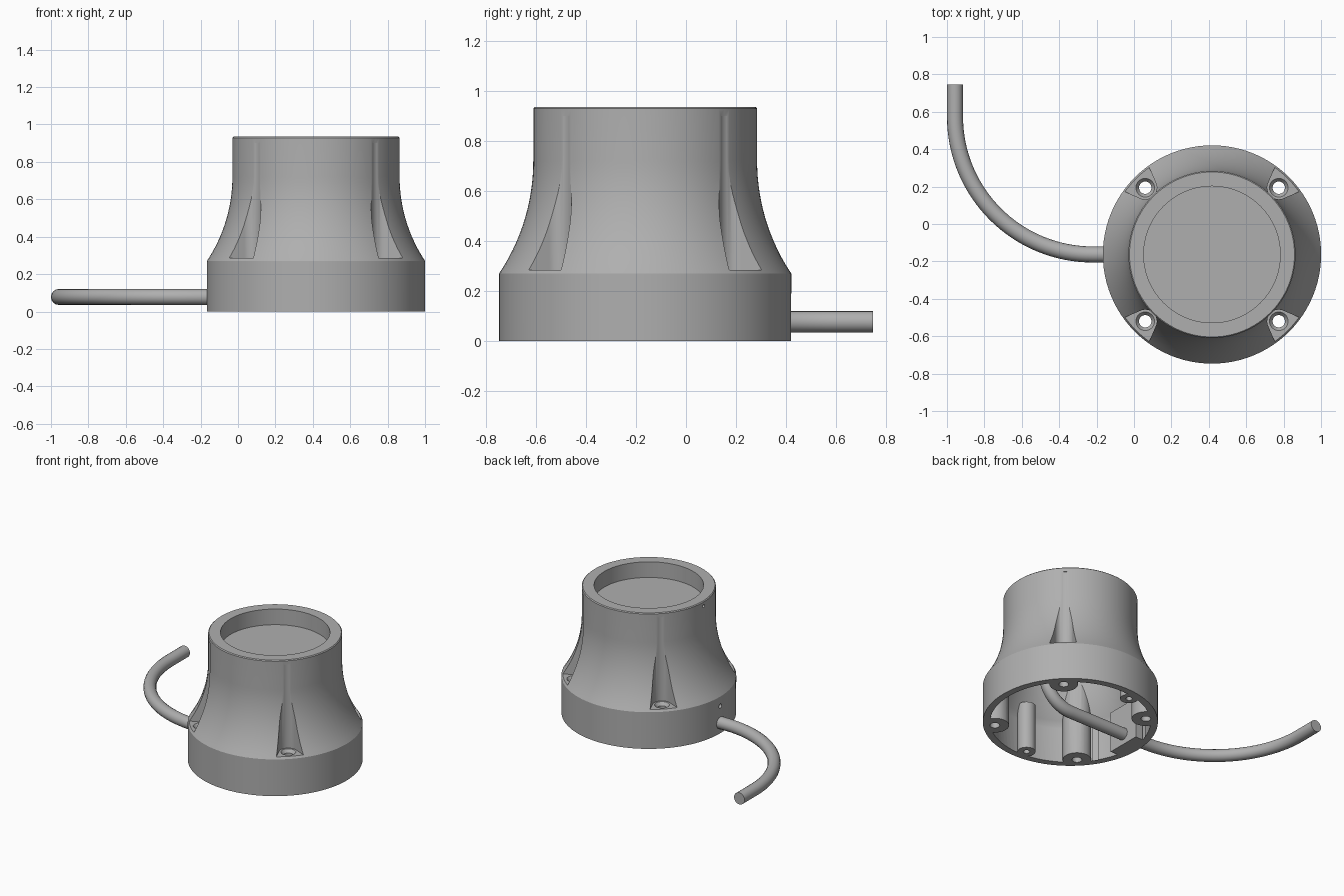
import bpy, bmesh, math
from mathutils import Vector, Matrix

cube = bpy.data.objects.get("Cube")
if cube:
    bpy.data.objects.remove(cube, do_unlink=True)

CX, CY = 0.417, -0.163          # housing axis
R_BASE, R_TOP, HEIGHT = 0.583, 0.447, 0.935
CABLE_Z, CABLE_R = 0.078, 0.043
SCREW_DIST = 0.505

grey = bpy.data.materials.new("housing grey")
grey.use_nodes = True
grey.diffuse_color = (0.43, 0.43, 0.43, 1)
grey.node_tree.nodes["Principled BSDF"].inputs["Base Color"].default_value = grey.diffuse_color


def finish(name, bm):
    bmesh.ops.recalc_face_normals(bm, faces=bm.faces)
    mesh = bpy.data.meshes.new(name)
    bm.to_mesh(mesh)
    bm.free()
    ob = bpy.data.objects.new(name, mesh)
    bpy.context.collection.objects.link(ob)
    mesh.materials.append(grey)
    return ob


def lathe(name, profile, steps=96):
    """Closed solid of revolution about the housing axis."""
    bm = bmesh.new()
    verts = [bm.verts.new((r, 0, z)) for r, z in profile]
    edges = [bm.edges.new(pair) for pair in zip(verts, verts[1:])]
    bmesh.ops.spin(bm, geom=verts + edges, cent=(0, 0, 0), axis=(0, 0, 1),
                   angle=math.tau, steps=steps)
    bmesh.ops.remove_doubles(bm, verts=bm.verts, dist=0.0001)
    bmesh.ops.translate(bm, verts=bm.verts, vec=(CX, CY, 0))
    return finish(name, bm)


def prism(name, outline, z0, z1):
    """Extruded outline, placed relative to the housing axis."""
    bm = bmesh.new()
    face = bm.faces.new([bm.verts.new((CX + x, CY + y, z0)) for x, y in outline])
    top = bmesh.ops.extrude_face_region(bm, geom=[face])["geom"]
    bmesh.ops.translate(bm, vec=(0, 0, z1 - z0),
                        verts=[v for v in top if isinstance(v, bmesh.types.BMVert)])
    return finish(name, bm)


def circle(x, y, r, n=32):
    return [(x + r * math.cos(math.tau * i / n), y + r * math.sin(math.tau * i / n))
            for i in range(n)]


def cone(name, x, y, z0, z1, r0, r1):
    bm = bmesh.new()
    bmesh.ops.create_cone(bm, cap_ends=True, segments=32, radius1=r0, radius2=r1, depth=z1 - z0,
                          matrix=Matrix.Translation((CX + x, CY + y, (z0 + z1) / 2)))
    return finish(name, bm)


def subtract(target, cutter):
    cutter.hide_render = True
    mod = target.modifiers.new("cut", "BOOLEAN")
    mod.operation, mod.solver, mod.object = "DIFFERENCE", "EXACT", cutter
    with bpy.context.temp_override(object=target, active_object=target,
                                   selected_objects=[target]):
        bpy.ops.object.modifier_apply(modifier=mod.name)
    bpy.data.objects.remove(cutter, do_unlink=True)


def flare(offset, z_low, z_high, count=14):
    """Concave sweep from the wide base up to the straight neck."""
    radius, z_end = 0.81, 0.72
    points = []
    for i in range(count + 1):
        z = z_low + (z_high - z_low) * i / count
        d = z_end - z
        points.append((R_TOP + radius - math.sqrt(radius ** 2 - d * d) - offset, z))
    return points


# Housing with the shallow dish in its top
housing = lathe("housing", [(0, 0), (R_BASE, 0)] + flare(0, 0.27, 0.72) + [
    (R_TOP, HEIGHT - 0.006), (R_TOP - 0.006, HEIGHT), (0.365, HEIGHT), (0.365, 0.82), (0, 0.82)])

# Hollow interior, keeping screw pillars and the cable block solid
cavity = lathe("cavity_cutter", [(0, -0.02), (0.535, -0.02), (0.535, 0.25)]
               + flare(0.05, 0.27, 0.72) + [(R_TOP - 0.05, 0.77), (0, 0.77)])
diagonal = SCREW_DIST / math.sqrt(2)
corners = [(sx * diagonal, sy * diagonal) for sx in (-1, 1) for sy in (-1, 1)]
lugs = [(-0.03, -0.49), (-0.1, 0.49)]
for x, y in corners:
    subtract(cavity, prism("pillar_cutter", circle(x, y, 0.095), -0.1, 0.9))
for x, y in lugs:
    subtract(cavity, prism("lug_cutter", circle(x, y, 0.06), -0.1, 0.35))
subtract(cavity, prism("block_cutter", [(-0.7, -0.13), (-0.46, -0.13), (-0.46, 0.13), (-0.7, 0.13)],
                       -0.1, 0.3))
subtract(housing, cavity)

# Screw pockets: rounded at the back, splayed outward, with countersunk holes
for x, y in corners:
    turn = Matrix.Rotation(math.atan2(y, x), 2)
    arc = [(SCREW_DIST + 0.062 * math.cos(a), 0.062 * math.sin(a))
           for a in (math.radians(110 + 140 * i / 20) for i in range(21))]
    outline = [tuple(turn @ Vector(p)) for p in [(0.75, 0.165)] + arc + [(0.75, -0.165)]]
    subtract(housing, prism("pocket_cutter", outline, 0.285, 0.9))
    subtract(housing, cone("countersink_cutter", x, y, 0.262, 0.292, 0.033, 0.055))
    subtract(housing, prism("screw_hole_cutter", circle(x, y, 0.033), -0.1, 0.4))
for x, y in lugs:
    subtract(housing, prism("lug_hole_cutter", circle(x, y, 0.022), -0.1, 0.2))

# Small set-screw holes above the cable and through the top rim
for x, z, r in ((-R_BASE, 0.2, 0.016), (-R_TOP, 0.9, 0.011)):
    bm = bmesh.new()
    bmesh.ops.create_cone(bm, cap_ends=True, segments=20, radius1=r, radius2=r, depth=0.12,
                          matrix=Matrix.Translation((CX + x, CY, z))
                          @ Matrix.Rotation(math.pi / 2, 4, "Y"))
    subtract(housing, finish("set_screw_cutter", bm))

# Cable: rises inside, leaves through the wall and sweeps round to the back
rise, sweep = 0.22, 0.737
path = [(CX + rise, CY, 0.6)]
for i in range(13):
    a = math.pi / 2 * i / 12
    path.append((CX + rise * math.cos(a), CY, CABLE_Z + rise * (1 - math.sin(a))))
for i in range(33):
    a = math.pi / 2 * i / 32
    path.append((-0.22 - sweep * math.sin(a), CY + sweep * (1 - math.cos(a)), CABLE_Z))
path.append((-0.957, 0.747, CABLE_Z))

curve = bpy.data.curves.new("cable", "CURVE")
curve.dimensions = "3D"
curve.bevel_depth, curve.bevel_resolution, curve.use_fill_caps = CABLE_R, 6, True
spline = curve.splines.new("POLY")
spline.points.add(len(path) - 1)
for point, co in zip(spline.points, path):
    point.co = (*co, 1)
helper = bpy.data.objects.new("cable_path", curve)
bpy.context.collection.objects.link(helper)
bpy.context.view_layer.update()
mesh = bpy.data.meshes.new_from_object(helper.evaluated_get(bpy.context.evaluated_depsgraph_get()))
bpy.data.objects.remove(helper, do_unlink=True)
cable = bpy.data.objects.new("cable", mesh)
bpy.context.collection.objects.link(cable)
mesh.materials.clear()
mesh.materials.append(grey)

# Smooth shading with crisp edges
for ob in (housing, cable):
    ob.data.shade_smooth()
    ob.data.set_sharp_from_angle(angle=math.radians(30))
